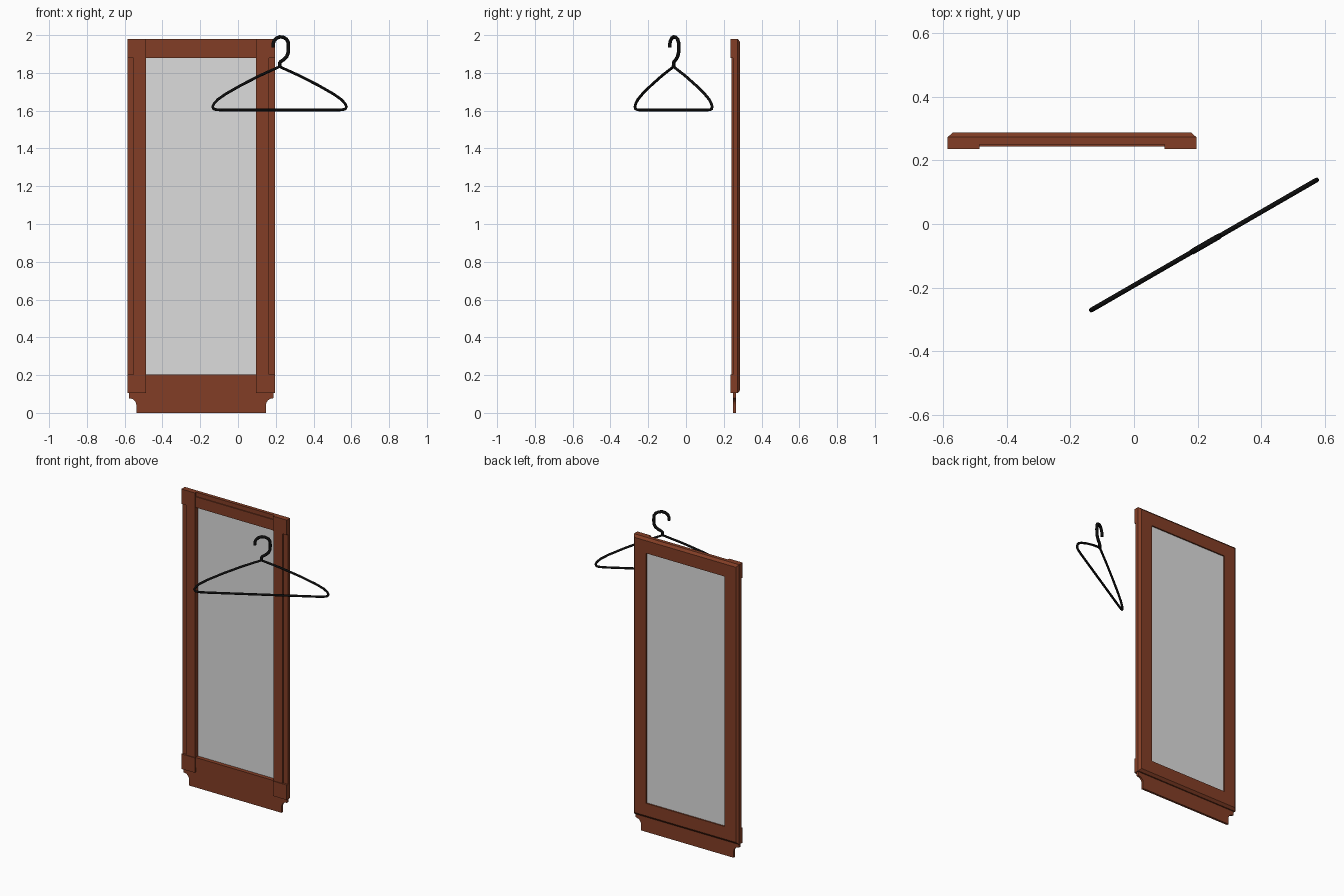
import bpy, bmesh, math
from mathutils import Vector

if "Cube" in bpy.data.objects:
    bpy.data.objects.remove(bpy.data.objects["Cube"])


def material(name, rgb):
    m = bpy.data.materials.new(name)
    m.diffuse_color = (*rgb, 1)
    m.use_nodes = True
    m.node_tree.nodes["Principled BSDF"].inputs["Base Color"].default_value = m.diffuse_color
    return m


WOOD = material("reddish_wood", (0.225, 0.048, 0.019))
GLASS = material("grey_glass", (0.72, 0.72, 0.72))
BLACK = material("black_wire", (0.004, 0.004, 0.004))


def finish(name, bm, mat):
    bmesh.ops.recalc_face_normals(bm, faces=bm.faces)
    me = bpy.data.meshes.new(name)
    bm.to_mesh(me)
    bm.free()
    me.materials.append(mat)
    ob = bpy.data.objects.new(name, me)
    bpy.context.collection.objects.link(ob)
    return ob


def box(name, x0, x1, y0, y1, z0, z1, mat):
    bm = bmesh.new()
    bmesh.ops.create_cube(bm, size=1)
    for v in bm.verts:
        v.co = ((x0 + x1) / 2 + v.co.x * (x1 - x0),
                (y0 + y1) / 2 + v.co.y * (y1 - y0),
                (z0 + z1) / 2 + v.co.z * (z1 - z0))
    return finish(name, bm, mat)


# Mirror frame: one cross-section lofted round the rectangle
CX, HW, Z0, Z1 = -0.195, 0.391, 0.104, 1.98   # centre, half width, bottom, top
BAR = 0.1                                     # width of the frame bars
section = [(0, 0.25), (0, 0.273), (0.016, 0.287), (BAR, 0.287), (BAR, 0.25)]
bm = bmesh.new()
loops = []
for inset, y in section:
    l, r = CX - HW + inset, CX + HW - inset
    b, t = Z0 + inset, Z1 - inset
    loops.append([bm.verts.new(p) for p in ((l, y, b), (r, y, b), (r, y, t), (l, y, t))])
for i, a in enumerate(loops):
    c = loops[(i + 1) % len(loops)]
    for k in range(4):
        n = (k + 1) % 4
        bm.faces.new((a[k], a[n], c[n], c[k]))
finish("mirror_frame", bm, WOOD)

# Mirror glass
IW = HW - BAR
box("mirror_glass", CX - IW, CX + IW, 0.27, 0.278, Z0 + BAR, Z1 - BAR, GLASS)

# Raised front trim: stiles and corner blocks on both sides, rails top and bottom
for side, s in (("left", -1), ("right", 1)):
    xs = sorted((CX + s * IW, CX + s * (HW - 0.033)))
    box(side + "_stile_trim", *xs, 0.241, 0.251, Z0 + BAR, Z1 - BAR, WOOD)
    xs = sorted((CX + s * IW, CX + s * HW))
    for level, z in (("bottom", Z0), ("top", Z1 - BAR)):
        box(side + "_" + level + "_block", *xs, 0.236, 0.251, z, z + BAR, WOOD)
box("top_rail_trim", CX - IW, CX + IW, 0.244, 0.251, Z1 - BAR, 1.952, WOOD)
box("bottom_rail_trim", CX - IW, CX + IW, 0.244, 0.251, 0.138, Z0 + BAR, WOOD)

# Base apron with a concave cut at each lower corner
half = [(0.383, Z0), (0.383, 0.078)]
for i in range(7):
    a = math.pi / 2 * (1 + i / 6)
    half.append((0.38 + 0.037 * math.cos(a), 0.04 + 0.037 * math.sin(a)))
half.append((0.343, 0))
outline = half + [(-x, z) for x, z in reversed(half)]
bm = bmesh.new()
face = bm.faces.new([bm.verts.new((CX + x, 0.25, z)) for x, z in outline])
ext = bmesh.ops.extrude_face_region(bm, geom=[face])
for g in ext["geom"]:
    if isinstance(g, bmesh.types.BMVert):
        g.co.y = 0.265
finish("base_apron", bm, WOOD)

# Coat hanger: wires drawn in a vertical plane turned 30 degrees
HANG = Vector((0.22, -0.066, 0))
TURN = math.radians(30)


def wire(name, pts, radius, cyclic=False):
    cu = bpy.data.curves.new(name, "CURVE")
    cu.dimensions = "3D"
    cu.bevel_depth = radius
    cu.bevel_resolution = 2
    cu.use_fill_caps = True
    cu.resolution_u = 4
    sp = cu.splines.new("POLY")
    sp.points.add(len(pts) - 1)
    for p, (s, z) in zip(sp.points, pts):
        p.co = (HANG.x + s * math.cos(TURN), HANG.y + s * math.sin(TURN), z, 1)
    sp.use_cyclic_u = cyclic
    cu.materials.append(BLACK)
    ob = bpy.data.objects.new(name, cu)
    bpy.context.collection.objects.link(ob)
    bpy.ops.object.select_all(action="DESELECT")
    ob.select_set(True)
    bpy.context.view_layer.objects.active = ob
    bpy.ops.object.convert(target="MESH")
    bpy.ops.object.shade_smooth_by_angle(angle=math.radians(50))


arm = [(0.12, 1.786), (0.235, 1.735), (0.33, 1.688), (0.378, 1.659), (0.400, 1.638),
       (0.409, 1.621), (0.403, 1.609), (0.385, 1.605), (0.34, 1.603)]
wire("hanger_body", [(0, 1.833)] + arm + [(-s, z) for s, z in reversed(arm)], 0.0075, True)

hook = [(0, 1.828), (0, 1.851), (0.007, 1.860), (0.026, 1.871), (0.044, 1.887),
        (0.053, 1.908), (0.054, 1.935), (0.053, 1.962), (0.042, 1.979), (0.024, 1.988),
        (0.003, 1.991), (-0.018, 1.984), (-0.033, 1.970), (-0.040, 1.953), (-0.040, 1.934)]
wire("hanger_hook", hook, 0.0095)
